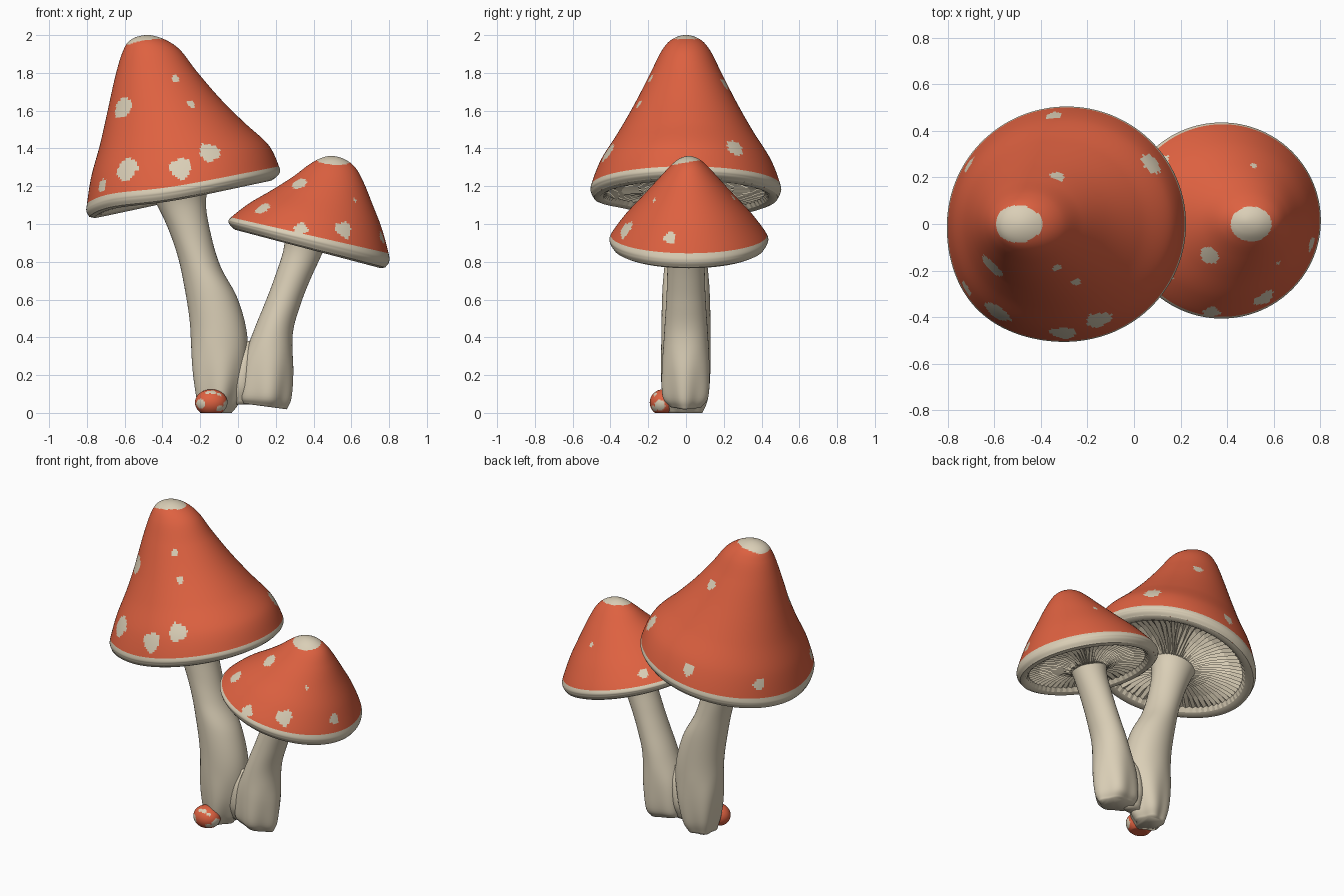
import bpy, bmesh, math
from mathutils import Vector

if "Cube" in bpy.data.objects:
    bpy.data.objects.remove(bpy.data.objects["Cube"])


def material(name, rgb):
    m = bpy.data.materials.new(name)
    m.diffuse_color = (*rgb, 1)
    m.use_nodes = True
    m.node_tree.nodes["Principled BSDF"].inputs["Base Color"].default_value = m.diffuse_color
    return m


RED = material("cap red", (0.73, 0.12, 0.052))
PALE = material("pale cream", (0.70, 0.62, 0.47))


def spline(rings, sub, dome):
    """Catmull-Rom through rings (left x, left z, right x, right z, y radius)."""
    p = [Vector(r) for r in rings]
    if dome:  # reflect the last ring so the tip is a smooth dome
        a = rings[-2]
        end = Vector((a[2], a[3], a[0], a[1], -a[4]))
    else:
        end = 2 * p[-1] - p[-2]
    p = [2 * p[0] - p[1]] + p + [end]
    out = []
    for i in range(1, len(p) - 2):
        a, b, c, d = p[i - 1:i + 3]
        for k in range(sub):
            t = k / sub
            v = 0.5 * (2 * b + (c - a) * t + (2 * a - 5 * b + 4 * c - d) * t * t
                       + (3 * b - a - 3 * c + d) * t ** 3)
            out.append((i - 1 + t, v))
    out.append((len(rings) - 1, p[-2]))
    return out


def loft(name, rings, seg, sub, dome=False, y0=0.0, shape=None, paint=None):
    bm = bmesh.new()
    rows, faces = [], []
    for t, (lx, lz, rx, rz, yr) in spline(rings, sub, dome):
        cx, cz, hx, hz = (lx + rx) / 2, (lz + rz) / 2, (rx - lx) / 2, (rz - lz) / 2
        row = []
        for j in range(seg):
            a = 2 * math.pi * j / seg
            f, dz = shape(a, cz) if shape else (0, 0)
            f += 1
            row.append(bm.verts.new((cx + hx * f * math.cos(a), y0 + yr * f * math.sin(a),
                                     cz + hz * f * math.cos(a) + dz)))
        rows.append((t, row))
    for (t, r0), (t1, r1) in zip(rows, rows[1:]):
        for j in range(seg):
            k = (j + 1) % seg
            f = bm.faces.new((r0[j], r0[k], r1[k], r1[j]))
            faces.append((f, (t + t1) / 2, f.calc_center_median()))
    if paint:
        paint(faces)
    if not dome:
        bm.faces.new(rows[0][1][::-1])
        bm.faces.new(rows[-1][1])
    bmesh.ops.remove_doubles(bm, verts=bm.verts, dist=1e-5)
    return finish(name, bm, [RED, PALE] if paint else [PALE])


def finish(name, bm, mats, smooth=True):
    me = bpy.data.meshes.new(name)
    bm.to_mesh(me)
    bm.free()
    for m in mats:
        me.materials.append(m)
    for f in me.polygons:
        f.use_smooth = smooth
    ob = bpy.data.objects.new(name, me)
    bpy.context.collection.objects.link(ob)
    return ob


def painter(band, tip, front, back, tip_z):
    """Pale rim band, pale tip and round spots placed by front-view x, z (front or back)."""
    def paint(faces):
        spots = []
        for group, side in ((front, -1), (back, 1)):
            for x, z, r in group:
                on_side = (c for f, t, c in faces if c.y * side > 0 and t > band)
                spots.append((min(on_side, key=lambda c: (c.x - x) ** 2 + (c.z - z) ** 2), r))
        for f, t, c in faces:
            pale = t < band or (c.z > tip_z and math.hypot((c.x - tip[0]) / tip[1], c.y / tip[2]) < 1)
            for i, (p, r) in enumerate(spots):
                d = c - p
                if d.length < 1.6 * r:
                    ang = math.atan2(d.z, d.x + d.y)
                    pale = pale or d.length < r * (1 + 0.12 * math.sin(3 * ang + 2 * i))
            f.material_index = int(pale)
    return paint


def gills(name, ring, n, y0, depth, shape=None):
    """Zigzag radial folds rising from the rim towards the stem."""
    lx, lz, rx, rz, yr = ring
    c = Vector(((lx + rx) / 2, y0, (lz + rz) / 2))
    h = Vector(((rx - lx) / 2, 0, (rz - lz) / 2))
    up = Vector((-h.z, 0, h.x)).normalized()
    bm = bmesh.new()
    rows = []
    for s, d, amp in ((1.0, 0, 0), (0.95, -0.01, 0), (0.9, 0.002, 0), (0.86, 0.02, 0.4), (0.7, 0.03, 1),
                      (0.5, 0.03, 1), (0.36, 0.015, 0.7), (0.27, 0, 0.2), (0.2, 0, 0)):
        row = []
        for j in range(2 * n):
            a = math.pi * j / n + 0.03 * (1 - s) * math.sin(9 * s + 1.7 * (j // 2))
            f, dz = shape(a, c.z) if shape else (0, 0)
            row.append(bm.verts.new(c + s * (1 + f * s) * (h * math.cos(a) + Vector((0, yr * math.sin(a), 0)))
                                    + up * (d + dz * s + (j % 2) * amp * depth)))
        rows.append(row)
    for r0, r1 in zip(rows, rows[1:]):
        for j in range(2 * n):
            k = (j + 1) % (2 * n)
            bm.faces.new((r0[j], r1[j], r1[k], r0[k]))
    ob = finish(name, bm, [PALE], False)
    for f in ob.data.polygons:  # smooth rim, crisp folds
        f.use_smooth = f.index < 4 * n
    return ob


def bulge(a, z):
    """Front-left swelling and lifted rim of the large cap."""
    w = math.exp(-((a - 3.9) / 0.5) ** 2) * max(0, min(1, (1.6 - z) / 0.4))
    return 0.045 * w, 0.03 * w


# Large cap
big = [(-.785, 1.035, .20, 1.245, .485), (-.80, 1.065, .22, 1.27, .50), (-.797, 1.105, .217, 1.305, .50),
       (-.775, 1.25, .16, 1.42, .45), (-.73, 1.42, .03, 1.54, .36), (-.69, 1.60, -.10, 1.67, .272),
       (-.65, 1.78, -.22, 1.81, .19), (-.613, 1.905, -.31, 1.925, .13), (-.572, 1.972, -.40, 1.982, .075),
       (-.49, 2.0, -.49, 2.0, 0)]
loft("large_cap", big, 240, 12, True, shape=bulge, paint=painter(
    2, (-.497, .102, .08), [(-.61, 1.62, .058), (-.59, 1.30, .064), (-.72, 1.20, .036), (-.31, 1.29, .058),
                            (-.15, 1.385, .055), (-.33, 1.775, .02), (-.245, 1.63, .022)],
    [(.08, 1.40, .05), (-.33, 1.75, .032), (-.34, 1.28, .036), (-.71, 1.20, .036)], 1.95))
gills("large_gills", big[0], 72, 0, .03, bulge)

# Small cap
small = [(-.035, .985, .78, .77, .40), (-.05, 1.01, .80, .80, .417), (-.037, 1.035, .797, .845, .413),
         (.06, 1.11, .76, .98, .337), (.18, 1.18, .71, 1.11, .247), (.29, 1.25, .665, 1.22, .165),
         (.37, 1.31, .62, 1.30, .10), (.43, 1.345, .56, 1.345, .052), (.49, 1.36, .49, 1.36, 0)]
loft("small_cap", small, 220, 12, True, y0=.015, paint=painter(
    2, (.503, .088, .075), [(.32, 1.21, .042), (.13, 1.085, .04), (.34, .975, .036), (.56, .965, .047),
                            (.62, 1.13, .012), (.762, .93, .032)],
    [(.52, 1.14, .015), (.12, 1.06, .03)], 1.31))
gills("small_gills", small[0], 60, .015, .025)


# Stems, with soft folds fading out above the base
def folds(a, z):
    return 0.09 * max(0, 1 - z / 0.35) * math.cos(5 * a + 0.6), 0


loft("large_stem", [(-.20, 0, -.04, 0, .085), (-.225, .10, 0, .06, .115), (-.245, .25, .04, .20, .13),
                    (-.255, .48, .05, .40, .13), (-.29, .70, 0, .60, .125), (-.325, .85, -.09, .77, .112),
                    (-.38, 1.0, -.14, .93, .108), (-.44, 1.12, -.17, 1.12, .12), (-.50, 1.22, -.13, 1.27, .17)],
     60, 6, shape=folds)
loft("small_stem", [(.025, .05, .25, .02, .08), (.012, .10, .275, .08, .118), (.025, .27, .29, .22, .125),
                    (.085, .44, .29, .42, .115), (.15, .60, .33, .57, .105), (.195, .72, .38, .70, .10),
                    (.24, .86, .435, .82, .10), (.25, .97, .48, .92, .12)], 60, 6, shape=folds)
# Web joining the two stems at the base
loft("stem_web", [(-.04, .045, .07, .045, .04), (-.05, .15, .09, .14, .08), (-.02, .28, .09, .28, .075),
                  (.02, .38, .07, .38, .03)], 32, 5)

# Baby mushroom: a spotted ball at the foot
bm = bmesh.new()
bmesh.ops.create_uvsphere(bm, u_segments=64, v_segments=40, radius=1)
dots = [(Vector(d).normalized(), r) for d, r in (((-.68, -.72, -.1), .38), ((-.2, -.6, .75), .16),
                                                 ((.1, -.6, .75), .2), ((.85, -.25, -.2), .42),
                                                 ((.6, -.75, -.5), .25), ((.5, -.6, .6), .15))]
for f in bm.faces:
    n = f.calc_center_median().normalized()
    f.material_index = int(any((n - d).length < r for d, r in dots))
for v in bm.verts:
    v.co = Vector((-.142 + v.co.x * .086, -.12 + v.co.y * .072, max(0, .055 + v.co.z * .07)))
finish("baby_mushroom", bm, [RED, PALE])
